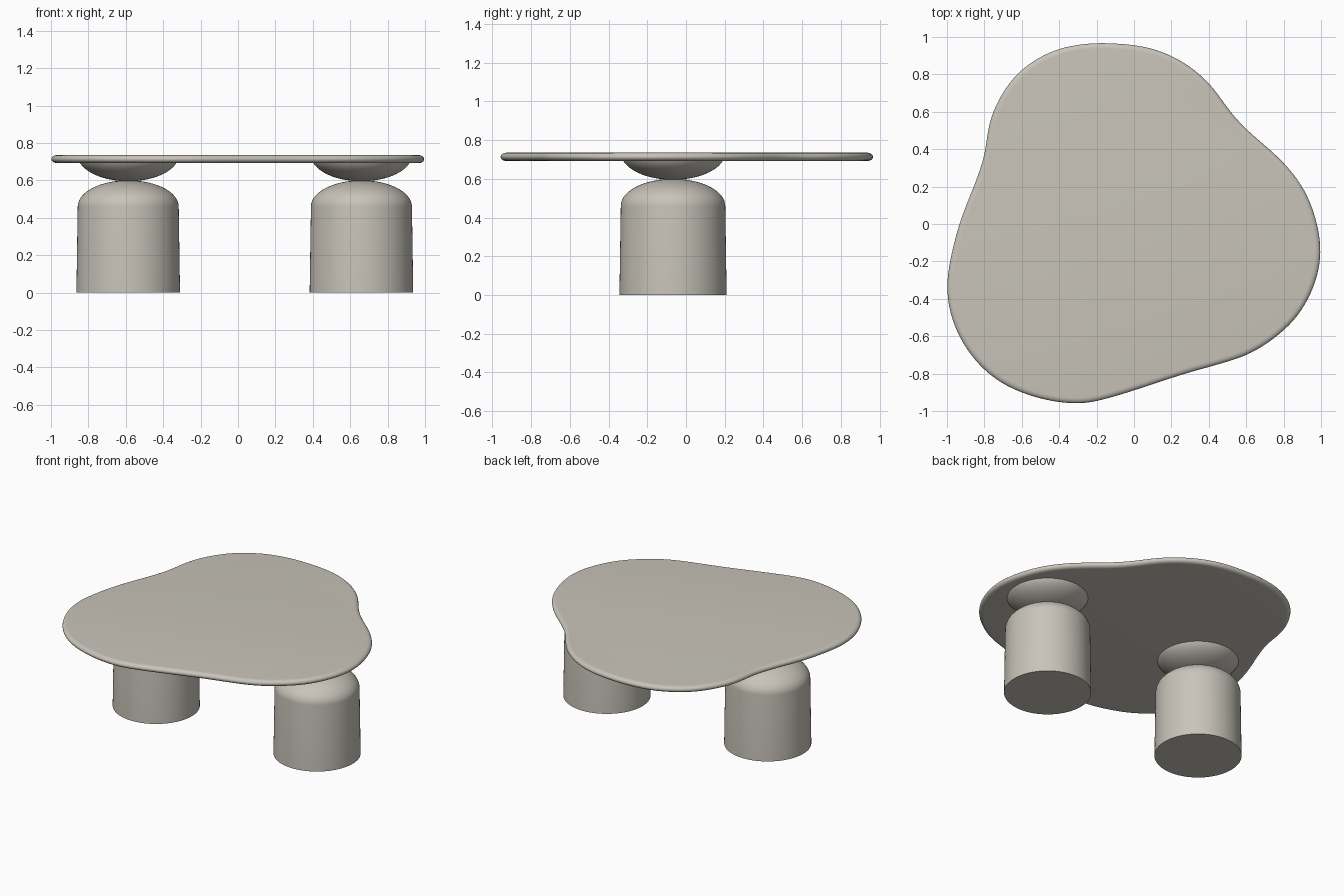
import bpy, bmesh, math
from mathutils import Vector

if "Cube" in bpy.data.objects:
    bpy.data.objects.remove(bpy.data.objects["Cube"])

stone = bpy.data.materials.new("warm grey stone")
stone.diffuse_color = (0.58, 0.55, 0.49, 1)
stone.use_nodes = True
stone.node_tree.nodes["Principled BSDF"].inputs["Base Color"].default_value = stone.diffuse_color


def finish(name, bm, loc=(0, 0, 0)):
    bmesh.ops.recalc_face_normals(bm, faces=bm.faces)
    mesh = bpy.data.meshes.new(name)
    bm.to_mesh(mesh)
    bm.free()
    mesh.materials.append(stone)
    ob = bpy.data.objects.new(name, mesh)
    ob.location = loc
    bpy.context.collection.objects.link(ob)
    bpy.ops.object.select_all(action='DESELECT')
    ob.select_set(True)
    bpy.context.view_layer.objects.active = ob
    bpy.ops.object.shade_smooth_by_angle(angle=math.radians(40))
    return ob


def skin(bm, rings):
    """Bridge closed rings of points and cap both ends."""
    rows = [[bm.verts.new(p) for p in r] for r in rings]
    n = len(rows[0])
    for a, b in zip(rows, rows[1:]):
        for i in range(n):
            j = (i + 1) % n
            bm.faces.new((a[i], a[j], b[j], b[i]))
    bm.faces.new(rows[0][::-1])
    bm.faces.new(rows[-1])


def lathe(name, profile, loc, n=96):
    bm = bmesh.new()
    skin(bm, [[(r * math.cos(2 * math.pi * i / n), r * math.sin(2 * math.pi * i / n), z)
               for i in range(n)] for r, z in profile])
    return finish(name, bm, loc)


# Tabletop: pebble outline (clockwise), smoothed, with a rounded rim
outline = [(-.13, .967), (.09, .943), (.27, .862), (.41, .745), (.51, .605), (.62, .487),
           (.78, .35), (.915, .18), (.987, -.03), (.995, -.21), (.94, -.385), (.835, -.54),
           (.65, -.68), (.47, -.745), (.27, -.80), (.03, -.88), (-.18, -.943), (-.315, -.96),
           (-.50, -.935), (-.715, -.85), (-.875, -.70), (-.97, -.52), (-1.0, -.35),
           (-.982, -.19), (-.93, .015), (-.85, .215), (-.797, .375), (-.775, .535),
           (-.715, .68), (-.61, .82), (-.45, .92), (-.29, .96)]
pts = [Vector(p) for p in outline]
m, steps = len(pts), 6
loop = []
for i in range(m):
    a, b, c, d = (pts[(i + k) % m] for k in (-1, 0, 1, 2))
    for s in range(steps):
        t = s / steps
        loop.append(0.5 * (2 * b + (c - a) * t + (2 * a - 5 * b + 4 * c - d) * t ** 2
                           + (3 * b - a - 3 * c + d) * t ** 3))
# Even out slight wobble in the outline
for _ in range(8):
    loop = [(loop[i - 1] + 2 * p + loop[(i + 1) % len(loop)]) / 4 for i, p in enumerate(loop)]
n = len(loop)
inward = []
for i in range(n):
    t = (loop[(i + 1) % n] - loop[i - 1]).normalized()
    inward.append(Vector((t.y, -t.x)))
MID, HALF, RIM = 0.7135, 0.0215, 0.03
rings = []
for k in range(13):
    ang = math.pi * (k / 12 - 0.5)
    inset = RIM * (1 - math.cos(ang))
    rings.append([(*(p + q * inset), MID + HALF * math.sin(ang)) for p, q in zip(loop, inward)])
bm = bmesh.new()
skin(bm, rings)
finish("tabletop", bm)

# Two domed pedestals, each with a shallow bowl joining it to the top
arc = [math.radians(a) for a in range(0, 90, 6)] + [math.radians(89)]
dome = [(0.27 * math.cos(a), 0.46 + 0.14 * math.sin(a)) for a in arc]
bowl = [(0.27 * math.cos(a), 0.735 - 0.14 * math.sin(a)) for a in arc if math.sin(a) > 0.2]
for side, x in (("left", -0.587), ("right", 0.66)):
    lathe(side + "_pedestal", [(0.277, 0)] + dome, (x, -0.067, 0))
    lathe(side + "_support_bowl", bowl, (x, -0.067, 0))
